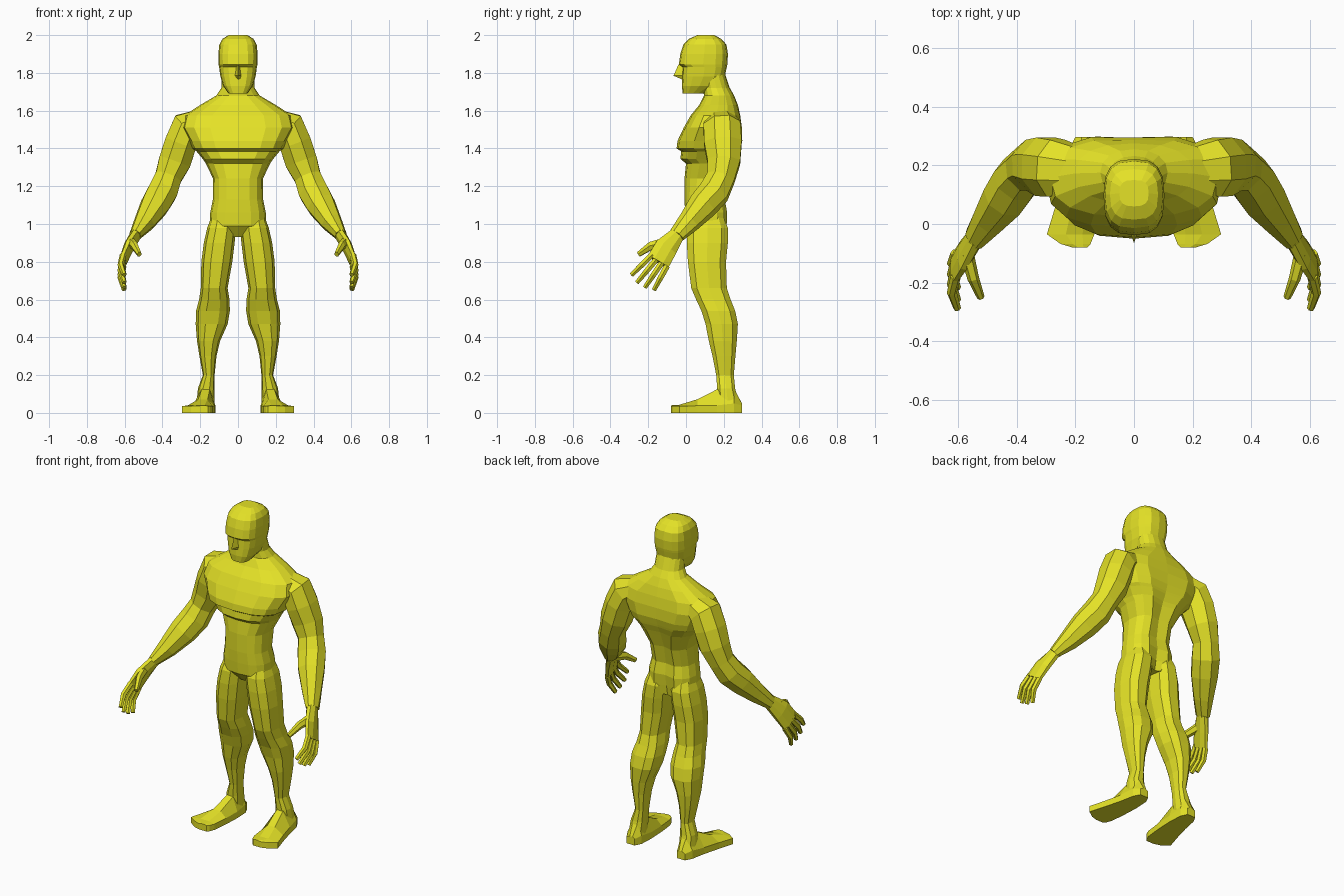
import bpy, bmesh, math
from mathutils import Vector as V

skin = bpy.data.materials.new("yellow")
skin.diffuse_color = (0.78, 0.76, 0.02, 1)


def loft(name, rings, mirror=False):
    """Skin a list of closed rings with flat quads and capped ends."""
    bm = bmesh.new()
    rows = [[bm.verts.new(p) for p in r] for r in rings]
    n = len(rows[0])
    for a, b in zip(rows, rows[1:]):
        for i in range(n):
            j = (i + 1) % n
            bm.faces.new((a[i], a[j], b[j], b[i]))
    bm.faces.new(rows[0])
    bm.faces.new(rows[-1])
    bmesh.ops.recalc_face_normals(bm, faces=bm.faces)
    me = bpy.data.meshes.new(name)
    bm.to_mesh(me)
    bm.free()
    me.materials.append(skin)
    ob = bpy.data.objects.new(name, me)
    bpy.context.collection.objects.link(ob)
    if mirror:
        ob.modifiers.new("Mirror", 'MIRROR')
    return ob


def spow(c, n):
    return math.copysign(abs(c) ** (2 / n), c) if abs(c) > 1e-6 else 0


def level(z, x0, x1, y0, y1, n=2.4, count=16, groove=0):
    """Horizontal superellipse ring; groove pulls in the middle of the back."""
    pts = []
    for i in range(count):
        a = 2 * math.pi * i / count
        x = (x0 + x1) / 2 + (x1 - x0) / 2 * spow(math.cos(a), n)
        y = (y0 + y1) / 2 + (y1 - y0) / 2 * spow(math.sin(a), n)
        pts.append(V((x, y - (groove if i == count // 4 else 0), z)))
    return pts


def tube(path, count=8, turn=0.0, ref=V((0, 1, 0))):
    """Rings across a path of (x, y, z, radius across, radius along ref)."""
    cs = [V(p[:3]) for p in path]
    rings = []
    for k, p in enumerate(path):
        t = (cs[min(k + 1, len(cs) - 1)] - cs[max(k - 1, 0)]).normalized()
        b = (ref - t * ref.dot(t)).normalized()
        a = t.cross(b)
        rings.append([cs[k] + a * p[3] * math.cos(q) + b * p[4] * math.sin(q)
                      for q in (turn + 2 * math.pi * i / count for i in range(count))])
    return rings


# Torso and neck: z, half width, front y, back y, squareness, spine groove
torso = [(0.93, .07, .05, .20, 2.2, .02), (0.99, .15, .0, .222, 2.5, .03),
         (1.06, .147, -.005, .225, 2.5, .02), (1.13, .133, -.008, .212, 2.5, .015),
         (1.24, .132, -.008, .24, 2.5, .025), (1.32, .17, .0, .27, 2.5, .025),
         (1.345, .187, -.03, .28, 2.5, .025), (1.385, .22, -.025, .295, 2.6, .02),
         (1.40, .24, -.05, .30, 2.7, .02), (1.44, .26, -.045, .308, 2.7, .015),
         (1.51, .30, -.012, .305, 2.7, .01), (1.575, .285, .025, .292, 2.6, .005),
         (1.63, .20, .07, .275, 2.4, 0), (1.68, .115, .095, .255, 2.2, 0),
         (1.72, .088, .09, .232, 2.2, 0), (1.80, .085, .08, .205, 2.2, 0)]
loft("torso", [level(z, -w, w, f, b, n, 16, g) for z, w, f, b, n, g in torso])

# Head with a brow ledge
head = [(1.69, .05, -.017, .09), (1.73, .078, -.022, .165), (1.78, .093, -.02, .205),
        (1.83, .10, -.018, .216), (1.845, .103, -.038, .219), (1.90, .104, -.03, .222),
        (1.95, .099, -.014, .214), (1.98, .082, .015, .187), (2.0, .05, .06, .15)]
loft("head", [level(z, -w, w, f, b, 2.8) for z, w, f, b in head])

# Nose wedge
loft("nose", [[V((-w, .0, z)), V((w, .0, z)), V((0, y, z))]
              for w, y, z in [(.018, -.02, 1.765), (.022, -.066, 1.785), (.012, -.04, 1.845)]])

# Legs: z, inner x, outer x, front y, back y
leg = [(1.04, .03, .14, .03, .20), (0.98, .01, .163, .003, .226), (0.90, .018, .181, .0, .226),
       (0.80, .03, .194, .006, .216), (0.66, .055, .197, .024, .22), (0.60, .045, .206, .05, .24),
       (0.54, .043, .222, .078, .264), (0.47, .055, .224, .10, .278), (0.38, .095, .217, .118, .272),
       (0.30, .114, .204, .138, .264), (0.20, .124, .186, .158, .255),
       (0.13, .124, .212, .163, .262), (0.05, .125, .22, .165, .28)]
loft("leg", [level(z, a, b, f, k, 2.5, 10) for z, a, b, f, k in leg], True)

# Feet: y, inner x, outer x, edge height, top height
foot = [(.296, .145, .2, .04, .05), (.255, .125, .222, .05, .13), (.165, .12, .24, .04, .125),
        (.06, .125, .268, .038, .072), (-.035, .135, .297, .036, .043),
        (-.068, .148, .25, .036, .041), (-.08, .16, .21, .036, .04)]
loft("foot", [[V((a, y, 0)), V((b, y, 0)), V((b, y, e)), V((b * .6 + a * .4, y, h)),
               V((b * .25 + a * .75, y, h)), V((a, y, e))] for y, a, b, e, h in foot], True)

# Arms, shoulder to wrist
arm = [(.19, .18, 1.555, .06, .085), (.265, .19, 1.515, .095, .105), (.302, .195, 1.43, .092, .108),
       (.335, .20, 1.33, .092, .094), (.37, .185, 1.245, .076, .08), (.40, .15, 1.17, .084, .085),
       (.44, .09, 1.10, .08, .08), (.495, .015, 1.01, .058, .06), (.545, -.05, .94, .032, .045)]
loft("arm", tube(arm, 8, math.pi / 8), True)

# Palm
across = V((0, -.8, .6))
reach = V((0, -.6, -.8))
palm = [(.54, -.045, .945, .03, .042), (.58, -.105, .875, .026, .066), (.61, -.148, .80, .019, .068)]
loft("palm", tube(palm, 8, math.pi / 8, across), True)

# Fingers, slightly fanned and curled
for i, length in enumerate((.15, .165, .16, .142)):
    s = .05 - .033 * i
    base = V((.608, -.14, .807)) + across * s
    line = reach + across * s * 3
    pts = [base + V((dx, 0, 0)) + line * length * t for t, dx in ((0, 0), (.5, .013), (1, -.006))]
    loft(f"finger_{i + 1}", tube([(*p, r, r) for p, r in zip(pts, (.018, .017, .013))],
                                 6, 0, across), True)

# Thumb
thumb = [(.57, -.10, .905, .024, .03), (.548, -.185, .885, .02, .024), (.522, -.25, .84, .013, .015)]
loft("thumb", tube(thumb, 6, 0, V((0, 0, 1))), True)
